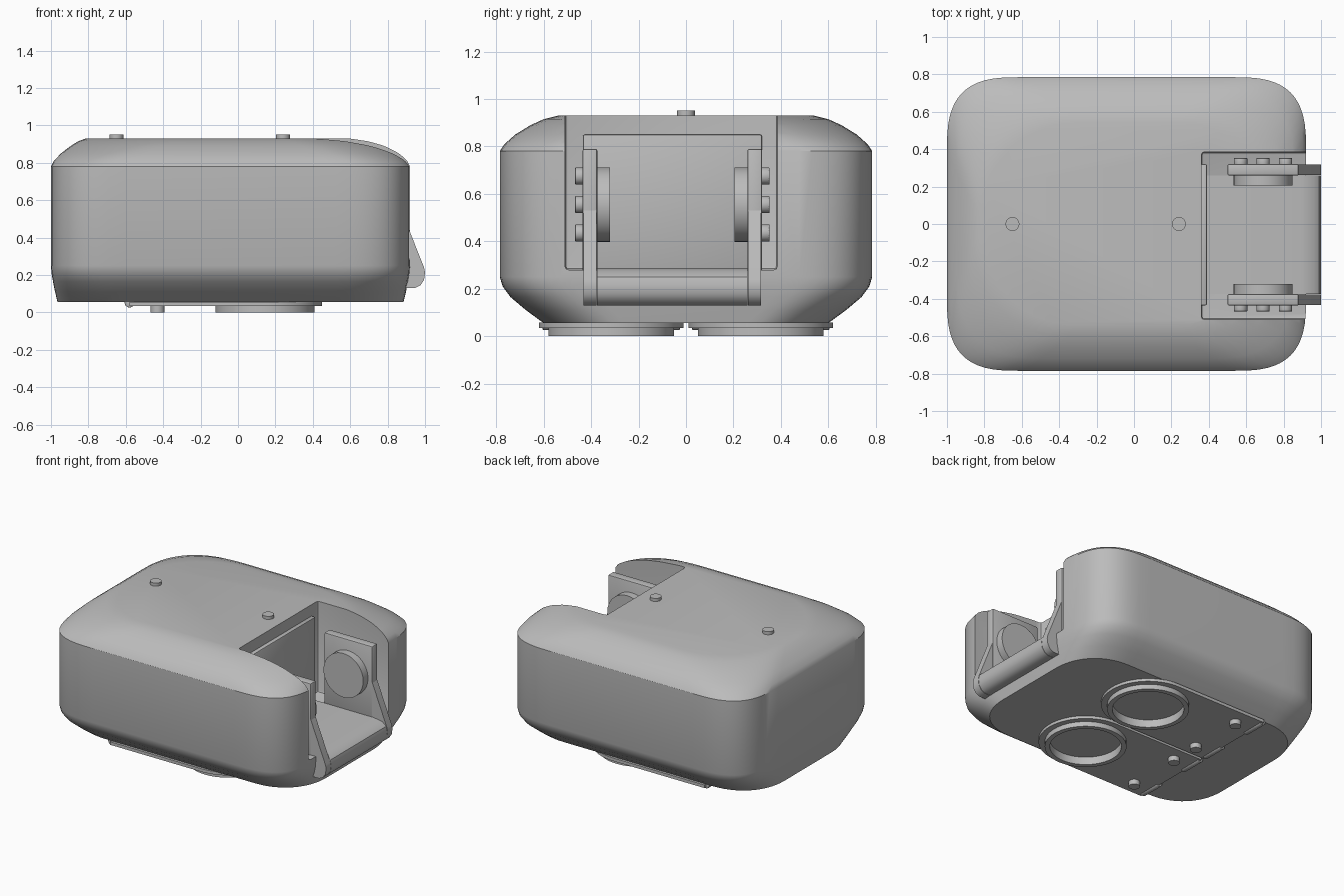
import bpy, bmesh, math
from mathutils import Matrix

if "Cube" in bpy.data.objects:
    bpy.data.objects.remove(bpy.data.objects["Cube"])

grey = bpy.data.materials.new("plain_grey")
grey.use_nodes = True
grey.diffuse_color = (0.5, 0.5, 0.5, 1)
grey.node_tree.nodes["Principled BSDF"].inputs["Base Color"].default_value = (0.5, 0.5, 0.5, 1)


def finish(name, bm, bevel=0.0):
    bmesh.ops.recalc_face_normals(bm, faces=bm.faces)
    if bevel:
        bmesh.ops.bevel(bm, geom=bm.edges[:], offset=bevel, segments=2,
                        affect='EDGES', profile=0.5)
    mesh = bpy.data.meshes.new(name)
    bm.to_mesh(mesh)
    bm.free()
    mesh.materials.append(grey)
    ob = bpy.data.objects.new(name, mesh)
    bpy.context.collection.objects.link(ob)
    smooth(ob)
    return ob


def smooth(ob):
    bpy.ops.object.select_all(action='DESELECT')
    ob.select_set(True)
    bpy.context.view_layer.objects.active = ob
    bpy.ops.object.shade_smooth_by_angle(angle=math.radians(32))


def box(name, lo, hi, bevel=0.0):
    bm = bmesh.new()
    bmesh.ops.create_cube(bm, size=1)
    for v in bm.verts:
        v.co = [a + (c + 0.5) * (b - a) for c, a, b in zip(v.co, lo, hi)]
    return finish(name, bm, bevel)


def rod(name, center, radius, depth, axis='Z', sides=40, bevel=0.0):
    bm = bmesh.new()
    turn = Matrix.Rotation(math.pi / 2, 4, 'X') if axis == 'Y' else Matrix()
    bmesh.ops.create_cone(bm, cap_ends=True, segments=sides, radius1=radius,
                          radius2=radius, depth=depth,
                          matrix=Matrix.Translation(center) @ turn)
    return finish(name, bm, bevel)


def prism(name, points, shift):
    """Extrude a flat outline of 3D points along a vector."""
    bm = bmesh.new()
    face = bm.faces.new([bm.verts.new(p) for p in points])
    new = bmesh.ops.extrude_face_region(bm, geom=[face])["geom"]
    bmesh.ops.translate(bm, vec=shift, verts=[v for v in new if isinstance(v, bmesh.types.BMVert)])
    return finish(name, bm)


def cut(ob, cutter):
    cutter.hide_render = True
    mod = ob.modifiers.new("cut", 'BOOLEAN')
    mod.object = cutter
    mod.solver = 'EXACT'
    bpy.ops.object.select_all(action='DESELECT')
    ob.select_set(True)
    bpy.context.view_layer.objects.active = ob
    bpy.ops.object.modifier_apply(modifier=mod.name)
    bpy.data.objects.remove(cutter)
    smooth(ob)


def ring_points(hx, hy, r, power, z, steps=14):
    """Rounded rectangle with superelliptic corners."""
    pts = []
    for q in range(4):
        sx, sy = ((1, 1), (-1, 1), (-1, -1), (1, -1))[q]
        for i in range(steps + 1):
            t = math.pi / 2 * (i if q % 2 == 0 else steps - i) / steps
            cx = max(math.cos(t), 0) ** (2 / power)
            cy = max(math.sin(t), 0) ** (2 / power)
            pts.append((sx * (hx - r + r * cx) - 0.04, sy * (hy - r + r * cy), z))
    return pts


# Body shell: stacked outlines (z, half length, half width, corner radius, power)
levels = [
    (0.055, 0.925, 0.60, 0.34, 2.2), (0.11, 0.938, 0.675, 0.36, 2.4),
    (0.165, 0.949, 0.74, 0.38, 2.7), (0.21, 0.957, 0.773, 0.39, 2.9),
    (0.25, 0.96, 0.785, 0.40, 3.0), (0.78, 0.96, 0.785, 0.40, 3.0),
    (0.81, 0.945, 0.765, 0.42, 2.8), (0.85, 0.907, 0.72, 0.45, 2.5),
    (0.89, 0.855, 0.655, 0.48, 2.3), (0.915, 0.815, 0.60, 0.50, 2.1),
    (0.93, 0.775, 0.54, 0.50, 2.0),
]
bm = bmesh.new()
rings = [[bm.verts.new(p) for p in ring_points(hx, hy, r, e, z)]
         for z, hx, hy, r, e in levels]
for a, b in zip(rings, rings[1:]):
    for i in range(len(a)):
        j = (i + 1) % len(a)
        bm.faces.new((a[i], a[j], b[j], b[i]))
bm.faces.new(rings[0])
bm.faces.new(rings[-1])
body = finish("body_shell", bm)
cut(body, box("pocket_cutter", (0.36, -0.51, 0.28), (1.3, 0.385, 1.3), 0.015))

# Bracket in the side pocket
box("bracket_back_plate", (0.355, -0.435, 0.27), (0.39, 0.32, 0.85), 0.008)
lip = [(1.0, 0.215), (0.995, 0.175), (0.975, 0.145), (0.945, 0.13), (0.86, 0.13)]
tray = [(0.38, 0.27), (0.38, 0.287), (0.89, 0.287), (0.96, 0.275), (0.99, 0.25)] + lip
prism("bracket_tray", [(x, -0.375, z) for x, z in tray], (0, 0.635, 0))
cheek = [(0.86, 0.28), (0.86, 0.575), (0.88, 0.53), (0.995, 0.24)] + lip
for side, y, out in (("left", 0.29, 1), ("right", -0.405, -1)):
    prism(side + "_bracket_gusset", [(x, y - 0.028, z) for x, z in cheek], (0, 0.055, 0))
    box(side + "_bracket_cheek", (0.5, y - 0.031, 0.27), (0.88, y + 0.031, 0.79), 0.008)
    rod(side + "_pivot_disc", (0.69, y - out * 0.055, 0.555), 0.157, 0.06, 'Y', 48)
    for dx, dz in ((0, 0), (0.12, 0), (-0.12, 0), (0, 0.12), (0, -0.12)):
        rod(side + "_cheek_bolt", (0.69 + dx, y + out * 0.04, 0.555 + dz), 0.036, 0.045,
            'Y', 24, 0.004)

# Top buttons
for x in (-0.65, 0.24):
    rod("top_button", (x, 0, 0.935), 0.037, 0.034, sides=32)

# Underside doors with raised rings, pins and hinges
for side, s in (("left", 1), ("right", -1)):
    y = s * 0.315
    arc = [math.pi * (i / 32 - 0.5) for i in range(33)]
    outline = [(-0.58, y + 0.305, 0.035), (-0.58, y - 0.305, 0.035)]
    outline += [(0.145 + 0.305 * math.cos(t), y + 0.305 * math.sin(t), 0.035) for t in arc]
    door = prism(side + "_door", outline, (0, 0, 0.022))
    cut(door, rod("hole_cutter", (0.145, y, 0.03), 0.232, 0.2, sides=64))
    ring = rod(side + "_door_ring", (0.145, y, 0.02), 0.265, 0.04, sides=64)
    cut(ring, rod("hole_cutter", (0.145, y, 0.03), 0.232, 0.2, sides=64))
    for py in (0.11, 0.51):
        rod(side + "_door_pin", (-0.43, s * py, 0.02), 0.037, 0.04, sides=32)
    for hy in (0.11, 0.52):
        rod(side + "_hinge_barrel", (-0.58, s * hy, 0.052), 0.026, 0.17, 'Y', 24, 0.005)
